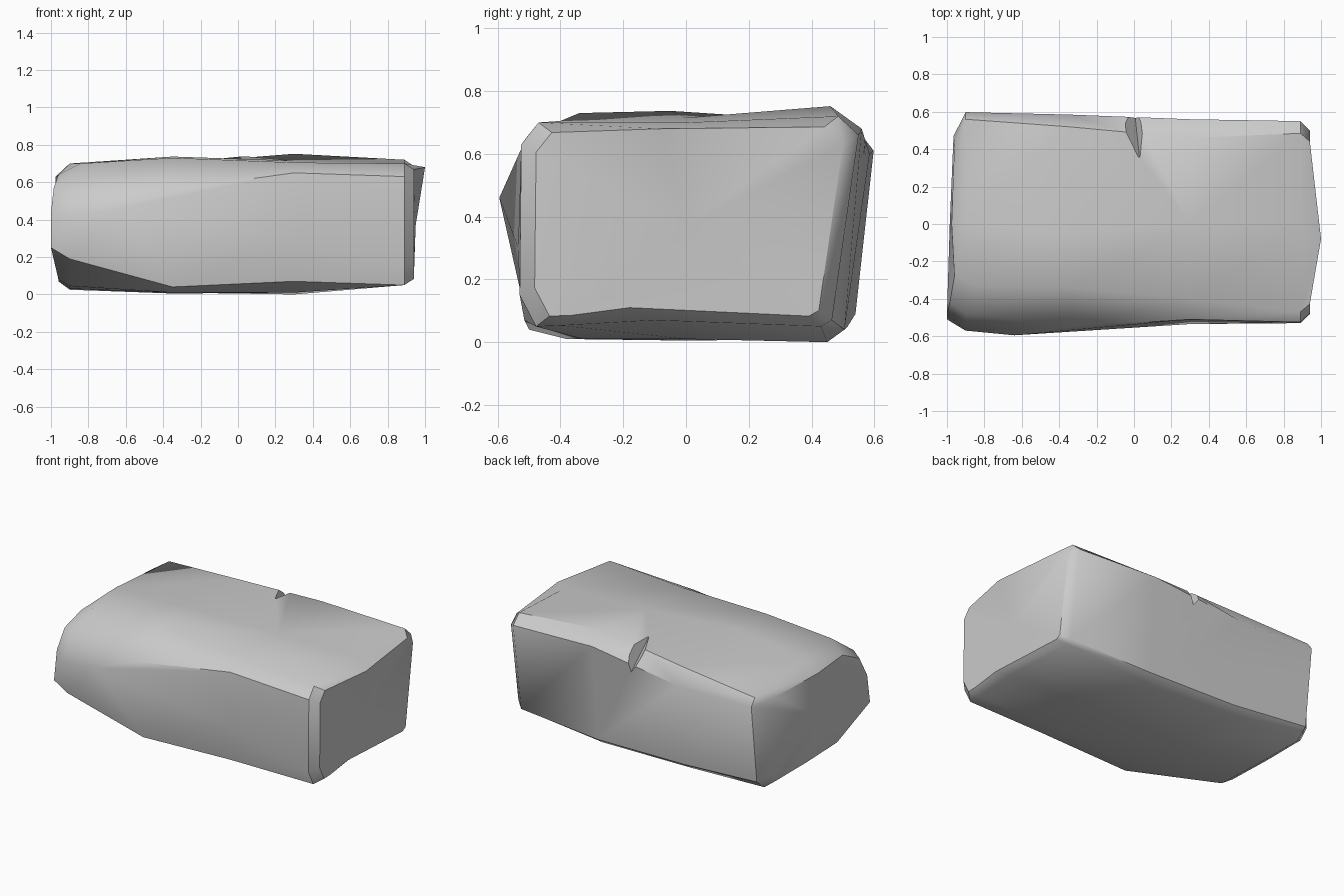
import bpy, bmesh, math

if "Cube" in bpy.data.objects:
    bpy.data.objects.remove(bpy.data.objects["Cube"])

# cross-sections (y, z): bottom front, up the front, over the top, down the back
rings = [
    (-0.90, [(-.25, .045), (-.51, .19), (-.57, .42), (-.48, .58), (-.33, .69),
             (0, .70), (.56, .66), (.598, .61), (.54, .09), (.46, .025), (.1, .03)]),
    (-0.35, [(-.38, .01), (-.50, .04), (-.595, .45), (-.55, .56), (-.34, .73),
             (-.05, .737), (.52, .70), (.585, .60), (.515, .05), (.46, .01), (0, .005)]),
    (0.30, [(-.33, .01), (-.515, .07), (-.535, .30), (-.51, .65), (-.40, .705),
            (0, .715), (.46, .752), (.56, .68), (.505, .04), (.45, 0), (0, .01)]),
    (0.89, [(-.40, .053), (-.478, .05), (-.53, .15), (-.525, .63), (-.47, .70),
            (0, .70), (.485, .72), (.55, .66), (.465, .07), (.43, .05), (-.1, .07)]),
]
loops = [[(x, y, z) for y, z in pts] for x, pts in rings]
loops[1][2] = (-0.64, -.595, .46)     # front bulge
loops[0][4] = (-0.84, -.33, .70)      # cut top front corner

# inset rims around the two end faces
left_rim = [(-.96, -.22, .08), (-1, -.51, .25), (-1, -.48, .44), (-.985, -.42, .57),
            (-.96, -.28, .64), (-.975, 0, .63), (-.96, .43, .63), (-.965, .47, .57),
            (-.965, .47, .13), (-.96, .42, .07), (-.96, .1, .07)]
right_rim = [(.94, y * .91, .38 + (z - .38) * .9) for _, y, z in loops[-1]]
right_rim[5] = (1.0, -.08, .68)
right_rim[10] = (.94, -.18, .11)
loops = [left_rim] + loops + [right_rim]


def make_object(name, bm):
    bmesh.ops.recalc_face_normals(bm, faces=bm.faces)
    mesh = bpy.data.meshes.new(name)
    bm.to_mesh(mesh)
    bm.free()
    ob = bpy.data.objects.new(name, mesh)
    bpy.context.collection.objects.link(ob)
    return ob


# stone block: loft the sections, fan the ends
bm = bmesh.new()
vs = [[bm.verts.new(p) for p in loop] for loop in loops]
n = len(vs[0])
for a, b in zip(vs, vs[1:]):
    for i in range(n):
        j = (i + 1) % n
        bm.faces.new((a[i], a[j], b[j], b[i]))
for loop, centre in ((vs[0], (-.985, 0, .35)), (vs[-1], (.95, 0, .37))):
    c = bm.verts.new(centre)
    for i in range(n):
        bm.faces.new((loop[i], loop[(i + 1) % n], c))
block = make_object("stone_block", bm)

# chipped notch in the top back edge
bm = bmesh.new()
for p in [(.03, .35, .735), (0, .63, .55), (-.10, .5, .80), (.07, .5, .80),
          (-.09, .7, .80), (.07, .7, .80)]:
    bm.verts.new(p)
bmesh.ops.convex_hull(bm, input=bm.verts)
cutter = make_object("notch_cutter", bm)
cutter.hide_render = True

bpy.ops.object.select_all(action='DESELECT')
block.select_set(True)
bpy.context.view_layer.objects.active = block
mod = block.modifiers.new("notch", 'BOOLEAN')
mod.operation = 'DIFFERENCE'
mod.object = cutter
bpy.ops.object.modifier_apply(modifier=mod.name)
bpy.data.objects.remove(cutter)
bpy.ops.object.shade_smooth_by_angle(angle=math.radians(42))
